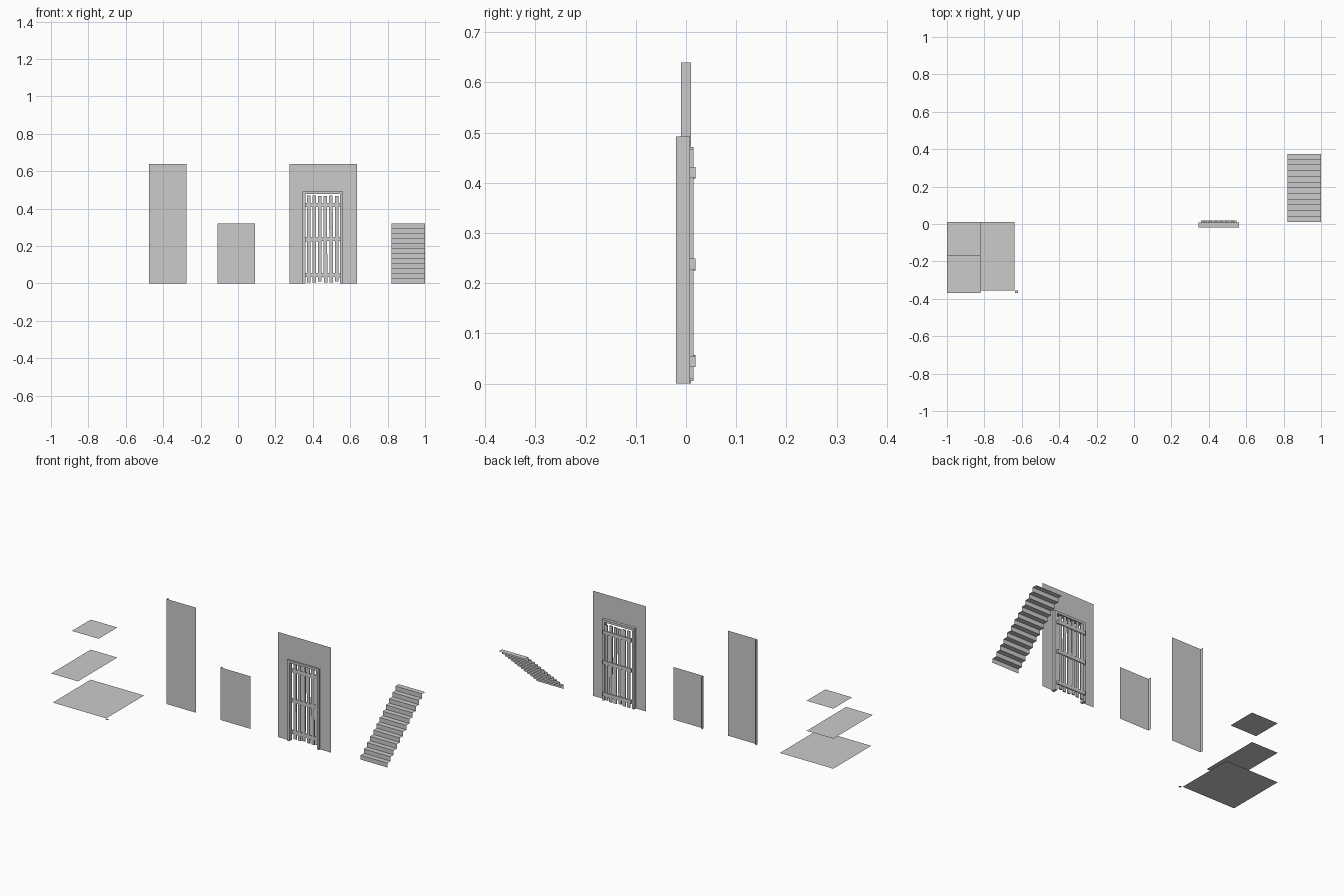
import bpy
import random

if "Cube" in bpy.data.objects:
    bpy.data.objects.remove(bpy.data.objects["Cube"])

random.seed(4)


def mesh_object(name, verts, faces):
    mesh = bpy.data.meshes.new(name)
    mesh.from_pydata(verts, [], faces)
    obj = bpy.data.objects.new(name, mesh)
    bpy.context.collection.objects.link(obj)
    return obj


def floor(name, x0, x1, y0, y1, z):
    return mesh_object(name, [(x0, y0, z), (x1, y0, z), (x1, y1, z), (x0, y1, z)], [(0, 1, 2, 3)])


def strip(name, profile, offset):
    """Sweep an open line of points along an offset vector."""
    n = len(profile)
    far = [tuple(a + b for a, b in zip(p, offset)) for p in profile]
    faces = [(i, i + 1, n + i + 1, n + i) for i in range(n - 1)]
    return mesh_object(name, profile + far, faces)


def box(name, x, y, z, tilt=0.0):
    bpy.ops.mesh.primitive_cube_add(size=1, location=[(a + b) / 2 for a, b in (x, y, z)])
    obj = bpy.context.object
    obj.name = name
    obj.scale = [b - a for a, b in (x, y, z)]
    obj.rotation_euler.y = tilt
    return obj


# Flat floor tiles at three levels and the small corner filler
floor("floor_large", -1.0, -0.64, -0.355, 0.01, 0.0)
floor("floor_half", -1.0, -0.82, -0.37, 0.01, 0.183)
floor("floor_quarter", -1.0, -0.82, -0.17, 0.01, 0.366)
floor("floor_corner", -0.637, -0.621, -0.37, -0.356, 0.0)

# Plain walls: thin front sheet with a narrow return on the left edge
for name, x, h in (("wall_tall", -0.475, 0.64), ("wall_low", -0.11, 0.32)):
    strip(name, [(x, 0.01, 0), (x, -0.01, 0), (x + 0.2, -0.01, 0)], (0, 0, h))

# Wall sheet with doorway
L, R, T, Y = 0.36, 0.545, 0.478, -0.01
outline = [(0.275, 0), (L, 0), (L, T), (R, T), (R, 0), (0.635, 0), (0.635, 0.64),
           (R, 0.64), (L, 0.64), (0.275, 0.64)]
mesh_object("doorway_wall", [(x, Y, z) for x, z in outline],
            [(0, 1, 2, 8, 9), (2, 3, 7, 8), (3, 4, 5, 6, 7)])

# Door frame
frame_y = (-0.02, 0.008)
box("frame_left", (0.344, L), frame_y, (0, T))
box("frame_right", (R, 0.561), frame_y, (0, T))
box("frame_lintel", (0.344, 0.561), frame_y, (T, 0.492))

# Door planks, slightly uneven
for i in range(6):
    cx = 0.3775 + i * 0.030
    low = 0.004 + random.uniform(0, 0.006)
    box(f"door_plank_{i + 1}", (cx - 0.0095, cx + 0.0095), (0.008, 0.0145),
        (low, 0.472 - random.uniform(0, 0.006)), random.uniform(-0.005, 0.005))

# Door battens
for i, z in enumerate((0.045, 0.237, 0.42)):
    box(f"door_batten_{i + 1}", (0.357, 0.549), (0.008, 0.0185), (z - 0.011, z + 0.011),
        random.uniform(-0.015, 0.015))

# Folded sheet staircase
steps, run, rise = 12, 0.365 / 12, 0.32 / 12
profile = [(0.82, 0.01, 0.0)]
for i in range(steps):
    profile.append((0.82, 0.01 + i * run, (i + 1) * rise))
    profile.append((0.82, 0.01 + (i + 1) * run, (i + 1) * rise))
stairs = strip("stairs", profile, (0.18, 0, 0))
stairs.data.flip_normals()
